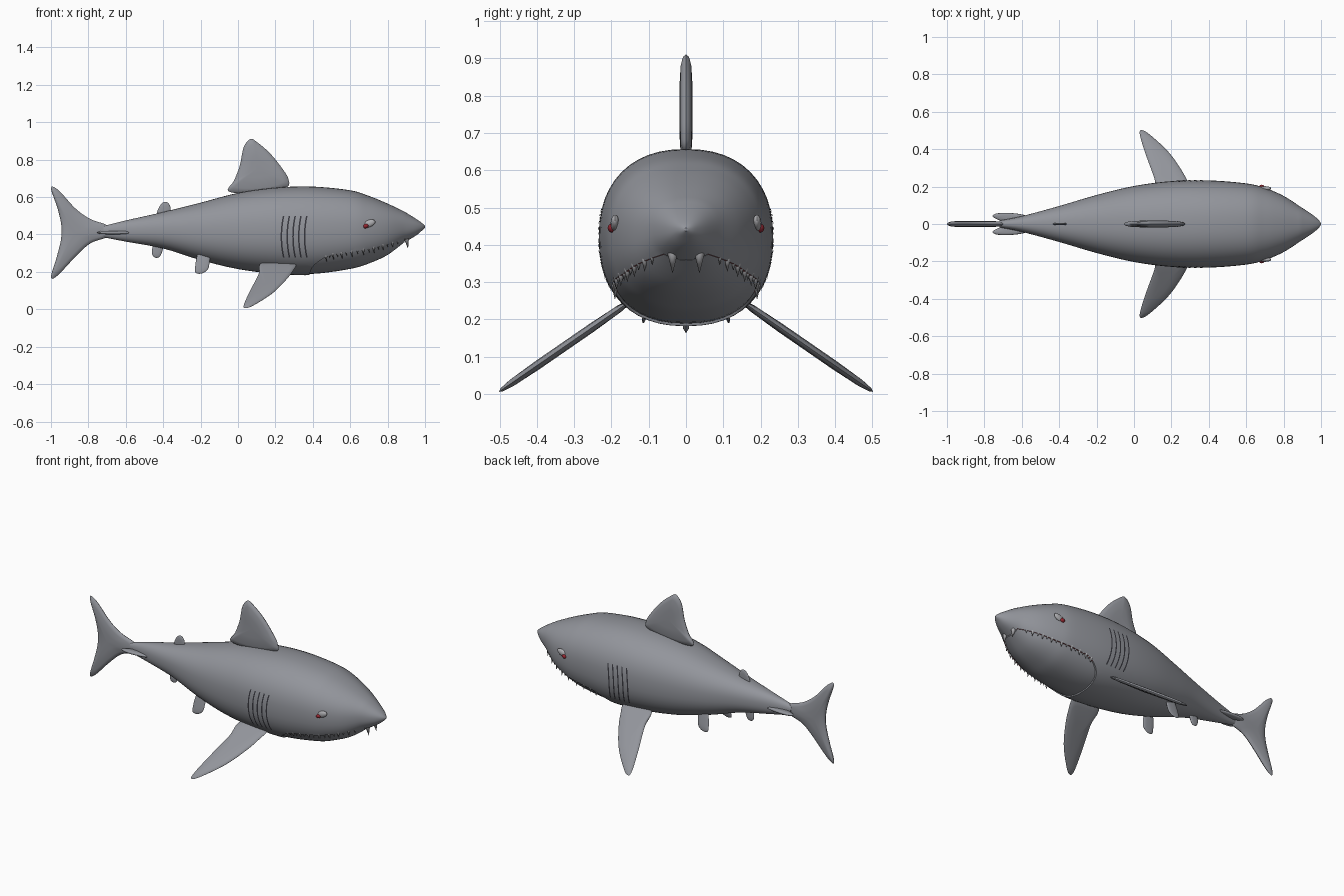
import bpy, bmesh, math
from mathutils import Vector, Matrix

if "Cube" in bpy.data.objects:
    bpy.data.objects.remove(bpy.data.objects["Cube"])


def material(name, rgb):
    m = bpy.data.materials.new(name)
    m.use_nodes = True
    m.diffuse_color = (*rgb, 1)
    m.node_tree.nodes["Principled BSDF"].inputs["Base Color"].default_value = (*rgb, 1)
    return m


SKIN = material("grey skin", (0.29, 0.30, 0.33))
TOOTH = material("pale grey", (0.42, 0.42, 0.44))
SLIT = material("dark slit", (0.04, 0.04, 0.05))
RED = material("dark red", (0.30, 0.02, 0.03))
GUM = material("gum pink", (0.50, 0.10, 0.11))


def smooth(obj, angle=40):
    bpy.ops.object.select_all(action="DESELECT")
    obj.select_set(True)
    bpy.context.view_layer.objects.active = obj
    bpy.ops.object.shade_smooth_by_angle(angle=math.radians(angle))


def finish(name, bm, mat, shade=True):
    bmesh.ops.recalc_face_normals(bm, faces=bm.faces)
    mesh = bpy.data.meshes.new(name)
    bm.to_mesh(mesh)
    bm.free()
    mesh.materials.append(mat)
    obj = bpy.data.objects.new(name, mesh)
    bpy.context.collection.objects.link(obj)
    if shade:
        smooth(obj)
    return obj


def spline(points, steps, closed=False):
    """Catmull-Rom curve through tuples of any length."""
    p = [Vector(q) for q in points]
    n, out = len(p), []
    for i in range(n if closed else n - 1):
        if closed:
            a, b, c, d = (p[(i + k) % n] for k in (-1, 0, 1, 2))
        else:
            a, b, c, d = p[max(i - 1, 0)], p[i], p[i + 1], p[min(i + 2, n - 1)]
        for s in range(steps):
            t = s / steps
            out.append(0.5 * (2 * b + (c - a) * t + (2 * a - 5 * b + 4 * c - d) * t * t
                              + (3 * b - a - 3 * c + d) * t ** 3))
    return out if closed else out + [p[-1]]


# Body stations: x, half width, bottom, top
STATIONS = spline([(-.72, .018, .385, .445), (-.6, .042, .362, .475), (-.4, .096, .325, .52),
                   (-.2, .155, .263, .57), (0, .203, .215, .622), (.2, .229, .19, .65),
                   (.4, .233, .183, .656), (.6, .217, .21, .636), (.7, .193, .24, .606),
                   (.8, .15, .287, .565), (.89, .092, .357, .522)], 5)
STATIONS += spline([(.89, .092, .357, .522), (.95, .053, .393, .485),
                    (.985, .024, .422, .46), (1, .004, .437, .445)], 4)[1:]
POWER = 2.3


def loft(name, stations, scale=1.0, sides=48):
    bm = bmesh.new()
    rings = []
    for x, w, lo, hi in stations:
        ring = []
        for i in range(sides):
            a = math.tau * i / sides
            c, s = (math.copysign(abs(f) ** (2 / POWER), f) for f in (math.cos(a), math.sin(a)))
            ring.append(bm.verts.new((x, w * scale * c, (lo + hi) / 2 + (hi - lo) / 2 * scale * s)))
        rings.append(ring)
    for r, q in zip(rings, rings[1:]):
        for i in range(sides):
            j = (i + 1) % sides
            bm.faces.new((r[i], r[j], q[j], q[i]))
    bm.faces.new(rings[0])
    bm.faces.new(rings[-1])
    return finish(name, bm, SKIN)


def skin_y(x, z):
    """Half width of the body at a given length and height."""
    for a, b in zip(STATIONS, STATIONS[1:]):
        if a[0] <= x <= b[0]:
            _, w, lo, hi = a.lerp(b, (x - a[0]) / (b[0] - a[0]))
            d = min(1, abs(z - (lo + hi) / 2) / ((hi - lo) / 2))
            return w * (1 - d ** POWER) ** (1 / POWER)
    return 0


# Body with the mouth cut away, and a slightly smaller lower jaw inside it
body = loft("body", STATIONS)
MOUTH = spline([(.38, .18), (.395, .22), (.43, .255), (.49, .288), (.58, .303), (.70, .322),
                (.80, .348), (.895, .376)], 4)
bm = bmesh.new()
outline = [(.375, .1)] + [tuple(p) for p in MOUTH] + [(.9, .1)]
face = bm.faces.new([bm.verts.new((x, -.4, z)) for x, z in outline])
moved = bmesh.ops.extrude_face_region(bm, geom=[face])["geom"]
bmesh.ops.translate(bm, vec=(0, .8, 0), verts=[v for v in moved if isinstance(v, bmesh.types.BMVert)])
cutter = finish("mouth_cutter", bm, GUM, False)
cutter.hide_render = True
body.data.materials.append(GUM)
cut = body.modifiers.new("mouth", "BOOLEAN")
cut.operation, cut.solver, cut.object = "DIFFERENCE", "EXACT", cutter
cut.material_mode = "TRANSFER"
bpy.context.view_layer.objects.active = body
bpy.ops.object.modifier_apply(modifier=cut.name)
bpy.data.objects.remove(cutter)
for f in body.data.polygons:
    if f.material_index and f.normal.x > 0.5:
        f.material_index = 0
smooth(body, 35)
loft("lower_jaw", [s for s in STATIONS if .3 < s[0] < .895], 0.972)


def fin(name, points, thick, place, normal, steps=5):
    """Lens-shaped blade from a flat outline; place maps (u, v) to space."""
    rim = spline(points, steps, True)
    mid = sum(rim, Vector((0, 0))) / len(rim)
    normal = Vector(normal).normalized()
    bm = bmesh.new()
    edge = [bm.verts.new(place(*p)) for p in rim]
    n = len(rim)
    for side in (-1, 1):
        last = edge
        for size, depth in ((.95, .45), (.8, .8), (.4, 1)):
            loop = [bm.verts.new(Vector(place(*mid.lerp(p, size))) + normal * thick * depth * side)
                    for p in rim]
            for i in range(n):
                j = (i + 1) % n
                bm.faces.new((last[i], last[j], loop[j], loop[i]))
            last = loop
        top = bm.verts.new(Vector(place(*mid)) + normal * thick * side)
        for i in range(n):
            bm.faces.new((last[i], last[(i + 1) % n], top))
    return finish(name, bm, SKIN)


# Fins on the centre line
def upright(u, v):
    return (u, 0, v)


fin("dorsal_fin", [(-.05, .63), (-.02, .69), (.01, .77), (.03, .865), (.065, .91), (.10, .895),
                   (.17, .835), (.235, .755), (.27, .695), (.255, .65), (.1, .62)],
    .018, upright, (0, 1, 0))
fin("tail_fin", [(-1, .648), (-.96, .637), (-.87, .54), (-.79, .483), (-.70, .45), (-.67, .415),
                 (-.70, .385), (-.79, .352), (-.87, .28), (-.965, .18), (-1, .172), (-.972, .27),
                 (-.947, .37), (-.945, .45), (-.965, .54)], .017, upright, (0, 1, 0))
fin("second_dorsal_fin", [(-.43, .5), (-.425, .54), (-.4, .572), (-.375, .57), (-.36, .54), (-.37, .5)],
    .006, upright, (0, 1, 0))
fin("anal_fin", [(-.46, .3), (-.445, .277), (-.42, .28), (-.405, .31), (-.4, .355), (-.45, .345)],
    .006, upright, (0, 1, 0))

# Paired parts on both flanks
for side, label in ((1, "back_flank"), (-1, "front_flank")):
    fin("pectoral_fin_" + label,
        [(.30, .15), (.29, .22), (.24, .31), (.18, .39), (.1, .465), (.05, .50), (.03, .485),
         (.06, .38), (.11, .24), (.13, .15)], .012,
        lambda u, v: (u, v * side, .235 - (v - .17) * .69), (0, .69 * side, 1))
    fin("tail_keel_" + label, [(-.755, .04), (-.73, .057), (-.65, .058), (-.58, .045), (-.6, .02), (-.70, .015)],
        .009, lambda u, v: (u, v * side, .41), (0, 0, 1))
    fin("pelvic_fin_" + label,
        [(-.23, .21), (-.21, .19), (-.175, .2), (-.155, .23), (-.155, .31), (-.21, .31)], .006,
        lambda u, v: (u, side * (.115 - (v - .19) * .2), v), (0, 1, .2 * side))

    # Gill slits lying on the skin
    bm = bmesh.new()
    for k in range(5):
        last = None
        for i in range(13):
            z = .278 + .222 * i / 12
            x = .232 + .031 * k + .012 * (abs(i - 6) / 6) ** 2
            pair = [bm.verts.new((x + d, side * (skin_y(x + d, z) + .002), z)) for d in (-.004, .004)]
            if last:
                bm.faces.new((last[0], last[1], pair[1], pair[0]))
            last = pair
    finish("gill_slits_" + label, bm, SLIT)

    # Eye: pale almond with a red iris low at the rear
    for name, x, z, size, mat in (("eye_", .70, .458, (.036, .012, .019), TOOTH),
                                  ("iris_", .683, .445, (.015, .013, .012), RED)):
        bm = bmesh.new()
        bmesh.ops.create_uvsphere(bm, u_segments=20, v_segments=12, radius=1)
        bm.transform(Matrix.Translation((x, side * (skin_y(x, z) - .001), z))
                     @ Matrix.Rotation(-.38, 4, "Y") @ Matrix.Diagonal((*size, 1)))
        finish(name + label, bm, mat)

    # Teeth along the upper lip, with one large fang at the front
    bm = bmesh.new()
    spots = [(p[0], skin_y(*p) - .004, p[1], .036, .009) for p in MOUTH[11:-2:2]]
    spots += [(p[0], skin_y(*p) - .004, p[1], .026, .007) for p in MOUTH[12:-1:2]]
    spots.append((.905, .036, .37, .055, .014))
    for x, y, z, length, r in spots:
        place = Matrix.Translation((x, y * side, z - length / 2 + .008)) @ Matrix.Rotation(math.pi - .15, 4, "Y")
        bmesh.ops.create_cone(bm, cap_ends=True, segments=10, radius1=r, radius2=0, depth=length, matrix=place)
    finish("teeth_" + label, bm, TOOTH)
